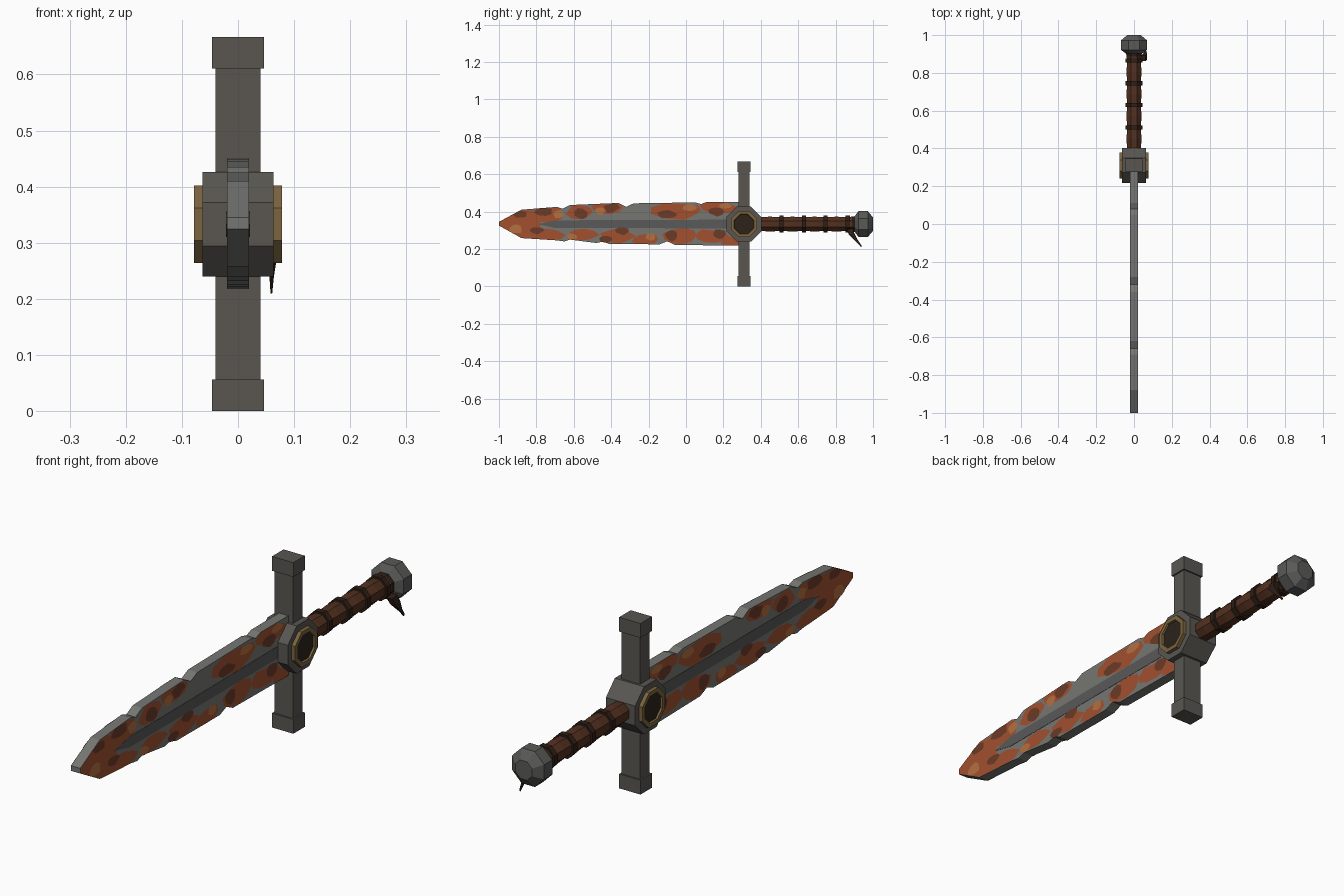
import bpy, bmesh, math, random
from mathutils import Vector

if "Cube" in bpy.data.objects:
    bpy.data.objects.remove(bpy.data.objects["Cube"])

random.seed(4)
ZC, GY = 0.333, 0.31          # blade axis height, guard position


def mat(name, r, g, b):
    m = bpy.data.materials.new(name)
    m.diffuse_color = (r, g, b, 1)
    m.use_nodes = True
    m.node_tree.nodes["Principled BSDF"].inputs["Base Color"].default_value = m.diffuse_color
    return m


steel = mat("worn_steel", .18, .18, .17)
dark_steel = mat("fuller_steel", .10, .10, .10)
iron = mat("iron", .10, .094, .083)
pommel_iron = mat("pommel_iron", .10, .10, .097)
brass = mat("brass", .20, .13, .05)
gem_mat = mat("dark_inlay", .025, .016, .01)
leather = mat("leather", .085, .03, .014)
dark_leather = mat("dark_leather", .026, .013, .008)
rust = mat("rust", .36, .08, .028)
dark_rust = mat("dark_rust", .15, .043, .02)
orange = mat("orange_rust", .46, .16, .05)


def make(name, verts, faces, material, fix=True):
    me = bpy.data.meshes.new(name)
    me.from_pydata(verts, [], faces)
    me.materials.append(material)
    if fix:
        bm = bmesh.new()
        bm.from_mesh(me)
        bmesh.ops.recalc_face_normals(bm, faces=bm.faces)
        bm.to_mesh(me)
        bm.free()
    ob = bpy.data.objects.new(name, me)
    bpy.context.collection.objects.link(ob)
    return ob


def prism(name, pts, x0, x1, material):
    """Extrude a (y, z) outline along x."""
    n = len(pts)
    v = [(x, y, z) for x in (x0, x1) for y, z in pts]
    f = [tuple(range(n)), tuple(range(n, 2 * n))]
    f += [(i, (i + 1) % n, n + (i + 1) % n, n + i) for i in range(n)]
    return make(name, v, f, material)


def box(name, hx, y0, y1, z0, z1, material):
    return prism(name, [(y0, z0), (y1, z0), (y1, z1), (y0, z1)], -hx, hx, material)


def octagon(apothem, sides=8):
    r = apothem / math.cos(math.pi / sides)
    return [(r * math.cos((i + .5) * 2 * math.pi / sides),
             r * math.sin((i + .5) * 2 * math.pi / sides)) for i in range(sides)]


def lathe(name, profile, material):
    """Eight-sided solid along y from (y, apothem) pairs."""
    v, f, n = [], [], 8
    for y, a in profile:
        v += [(p, y, ZC + q) for p, q in octagon(a)]
    for k in range(len(profile) - 1):
        for i in range(n):
            j = (i + 1) % n
            f.append((k * n + i, k * n + j, k * n + n + j, k * n + n + i))
    f += [tuple(range(n)), tuple(range(len(v) - n, len(v)))]
    return make(name, v, f, material)


# Blade with nicked edges
top = [(-1, .345), (-.88, .41), (-.69, .425), (-.66, .415), (-.62, .435), (-.36, .446),
       (-.32, .425), (-.28, .444), (.05, .449), (.08, .44), (.11, .451), (.3, .451)]
bottom = [(-1, .325), (-.88, .258), (-.69, .246), (-.65, .24), (-.62, .25), (-.48, .232),
          (-.44, .24), (-.41, .226), (-.14, .225), (-.1, .241), (-.06, .222), (.3, .217)]
prism("blade", top + bottom[::-1], -.02, .02, steel)


def edge(line, y):
    for (a, p), (b, q) in zip(line, line[1:]):
        if a <= y <= b:
            return p + (q - p) * (y - a) / (b - a)
    return line[-1][1]


# Fuller strip on both faces
prism("fuller", [(-.79, .333), (-.70, .312), (.25, .31), (.25, .357), (-.70, .353)],
      -.0212, .0212, dark_steel)


# Rust patches, clipped to the blade outline: (y, z, half length, half height)
def patches(name, blobs, x, material):
    v, f = [], []
    for cy, cz, ry, rz in blobs:
        pts = []
        for i in range(9):
            a = i * 2 * math.pi / 9
            k = random.uniform(.8, 1.15)
            y = min(max(cy + ry * k * math.cos(a), -.998), .29)
            z = cz + rz * k * math.sin(a)
            pts.append((y, min(max(z, edge(bottom, y)), edge(top, y))))
        for s in (1, -1):
            n = len(v)
            v += [(s * x, y, z) for y, z in pts]
            f.append(tuple(range(n, n + 9))[::s])
    make(name, v, f, material, fix=False)


patches("rust_patches", [
    (-.90, .335, .14, .13), (-.75, .39, .10, .045), (-.74, .275, .09, .035),
    (-.57, .40, .07, .04), (-.55, .275, .08, .03), (-.42, .42, .09, .035),
    (-.37, .27, .09, .04), (-.22, .25, .07, .035), (-.04, .405, .14, .045),
    (-.03, .265, .09, .045), (.17, .42, .11, .035), (.14, .265, .10, .04),
    (.25, .24, .06, .03)], .0206, rust)
patches("dark_rust_patches", [
    (-.89, .385, .04, .02), (-.80, .30, .04, .02), (-.76, .40, .05, .022),
    (-.56, .39, .035, .03), (-.43, .25, .035, .02), (-.40, .42, .04, .025),
    (-.34, .295, .04, .02), (-.10, .385, .05, .022), (-.08, .27, .035, .03),
    (.16, .40, .04, .025), (.18, .28, .04, .025)], .0218, dark_rust)
patches("orange_patches", [
    (-.91, .305, .035, .025), (-.68, .385, .03, .022), (-.61, .265, .03, .018),
    (-.46, .405, .025, .022), (-.19, .265, .025, .02), (.02, .42, .04, .02),
    (.21, .43, .035, .016)], .0222, orange)

# Crossguard
box("crossguard_bar", .04, .281, .34, .02, .647, iron)
for label, z in (("lower", 0), ("upper", .611)):
    box(label + "_guard_cap", .046, .275, .346, z, z + .056, iron)


def at_guard(apothem):
    return [(GY + p, ZC + q) for p, q in octagon(apothem)]


prism("guard_block", at_guard(.093), -.063, .063, iron)

# Brass rings with dark inlays on both sides
for s, label in ((1, "right"), (-1, "left")):
    v, f = [], []
    loops = [(.069, .06), (.069, .078), (.053, .078), (.049, .06)]
    for a, x in loops:
        v += [(s * x, y, z) for y, z in at_guard(a)]
    for k in range(4):
        for i in range(8):
            j, m = (i + 1) % 8, (k + 1) % 4
            f.append((k * 8 + i, k * 8 + j, m * 8 + j, m * 8 + i))
    make(label + "_ring", v, f, brass)
    prism(label + "_inlay", at_guard(.051), s * .06, s * .071, gem_mat)

# Grip swelling slightly between leather bands
bands = [.51, .63, .745, .865]
stops = [.39] + bands + [.91]
prof = [(.39, .036)]
for a, b in zip(stops, stops[1:]):
    prof += [(a + (b - a) * .5, .040), (b, .036)]
lathe("grip", prof, leather)
for i, y in enumerate(bands):
    lathe(f"grip_band_{i + 1}", [(y - .011, .045), (y + .011, .045)], dark_leather)

# Pommel and its collar
lathe("pommel_collar", [(.888, .04), (.912, .043)], dark_leather)
lathe("pommel", [(.902, .042), (.922, .069), (.972, .069), (1.0, .036)], pommel_iron)

# Loose strap end, hanging from the last band
outline = [(.034, .062, .862, .892, .305), (.048, .070, .870, .900, .278),
           (.056, .064, .908, .920, .240), (.058, .061, .936, .940, .210)]
v, f = [], []
for x0, x1, y0, y1, z in outline:
    v += [(x0, y0, z), (x1, y0, z), (x1, y1, z + .006), (x0, y1, z + .006)]
for k in range(3):
    f += [(k * 4 + i, k * 4 + (i + 1) % 4, k * 4 + 4 + (i + 1) % 4, k * 4 + 4 + i)
          for i in range(4)]
f += [(0, 1, 2, 3), (12, 13, 14, 15)]
make("loose_strap", v, f, dark_leather)
